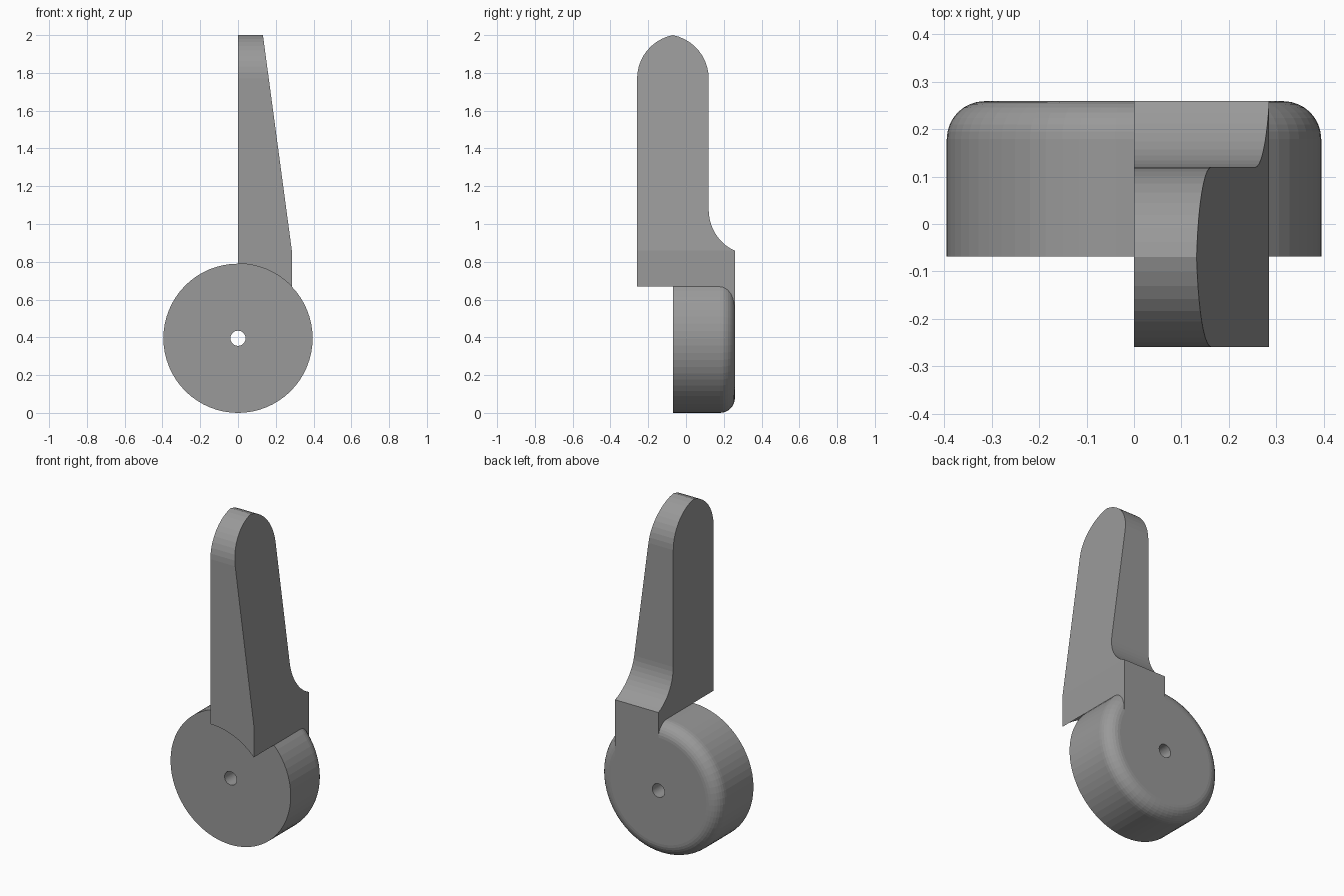
import bpy, bmesh
from math import sin, cos, radians, tau
from mathutils import Vector

if "Cube" in bpy.data.objects:
    bpy.data.objects.remove(bpy.data.objects["Cube"])

R, CZ = 0.395, 0.395           # wheel radius and axis height
FRONT, BACK = -0.069, 0.259    # wheel front and back
SIDES = 64


def to_object(name, bm):
    bmesh.ops.recalc_face_normals(bm, faces=bm.faces)
    mesh = bpy.data.meshes.new(name)
    bm.to_mesh(mesh)
    bm.free()
    ob = bpy.data.objects.new(name, mesh)
    bpy.context.collection.objects.link(ob)
    return ob


def lathe(name, profile):
    """Spin a closed (radius, y) outline about the wheel axis."""
    bm = bmesh.new()
    rings = []
    for i in range(SIDES):
        a = tau * i / SIDES
        rings.append([bm.verts.new((r * sin(a), y, CZ + r * cos(a))) for r, y in profile])
    n = len(profile)
    for i in range(SIDES):
        p, q = rings[i], rings[(i + 1) % SIDES]
        for j in range(n):
            k = (j + 1) % n
            bm.faces.new((p[j], p[k], q[k], q[j]))
    return to_object(name, bm)


def arc(cy, cz, r, a0, a1, steps=10):
    return [(cy + r * cos(radians(a0 + (a1 - a0) * i / steps)),
             cz + r * sin(radians(a0 + (a1 - a0) * i / steps))) for i in range(steps + 1)]


def boolean(target, tool, operation):
    mod = target.modifiers.new(operation.title(), 'BOOLEAN')
    mod.operation, mod.solver, mod.object = operation, 'EXACT', tool
    bpy.context.view_layer.objects.active = target
    bpy.ops.object.modifier_apply(modifier=mod.name)
    bpy.data.objects.remove(tool)


# Wheel: drilled disc with a rounded back rim
f = 0.08
wheel = lathe("wheel_and_arm", [(0.04, FRONT), (R, FRONT)]
              + arc(R - f, BACK - f, f, 0, 90, 8) + [(0.04, BACK)])

# Arm: side outline with pointed arch top and cove at the back
r = 0.234
outline = [(-0.259, 0.5), (BACK, 0.5)]
outline += arc(0.12 + 0.24, 1.075, 0.24, 245, 180)
outline[2] = (BACK, 0.858)
outline += arc(0.12 - r, 1.77, r, 0, 79)
outline[-1] = (-0.0695, 2.0)
outline += arc(-0.259 + r, 1.77, r, 101, 180)[1:]
bm = bmesh.new()
face = bm.faces.new([bm.verts.new((0, y, z)) for y, z in outline])
ext = bmesh.ops.extrude_face_region(bm, geom=[face])
bmesh.ops.translate(bm, vec=(0.285, 0, 0),
                    verts=[v for v in ext["geom"] if isinstance(v, bmesh.types.BMVert)])
# Taper the right side towards the top
cut = bmesh.ops.bisect_plane(bm, geom=bm.verts[:] + bm.edges[:] + bm.faces[:],
                             plane_co=Vector((0.132, 0, 2)),
                             plane_no=Vector((1.14, 0, 0.153)), clear_outer=True)
bmesh.ops.holes_fill(bm, edges=[e for e in bm.edges if e.is_boundary])
arm = to_object("arm", bm)

# Arm's overhang in front of the wheel ends on the wheel's circle
cutter = lathe("arm_cutter", [(0.01, -0.5), (R, -0.5), (R, FRONT), (0.01, FRONT)])
cutter.hide_render = True
boolean(arm, cutter, 'DIFFERENCE')
boolean(wheel, arm, 'UNION')

# Dark grey finish
mat = bpy.data.materials.new("dark_grey")
mat.diffuse_color = (0.32, 0.32, 0.32, 1)
mat.use_nodes = True
mat.node_tree.nodes["Principled BSDF"].inputs["Base Color"].default_value = mat.diffuse_color
wheel.data.materials.clear()
wheel.data.materials.append(mat)
for p in wheel.data.polygons:
    p.material_index = 0
